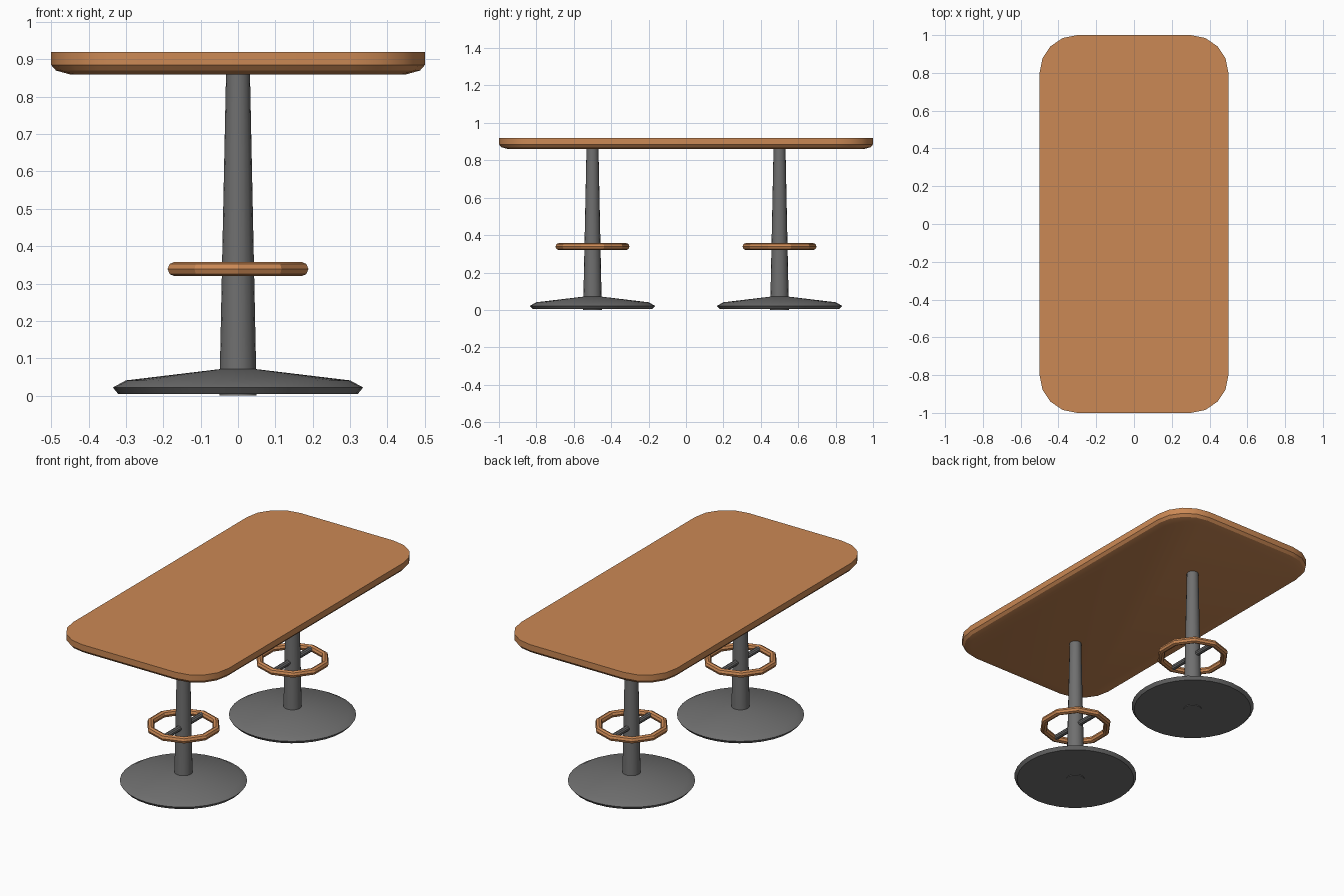
import bpy, bmesh
from math import pi, cos, sin, radians

if "Cube" in bpy.data.objects:
    bpy.data.objects.remove(bpy.data.objects["Cube"])

def material(name, color):
    m = bpy.data.materials.new(name)
    m.diffuse_color = color
    m.use_nodes = True
    m.node_tree.nodes["Principled BSDF"].inputs["Base Color"].default_value = m.diffuse_color
    return m

wood = material("wood", (0.60, 0.25, 0.09, 1))
metal = material("dark_grey", (0.16, 0.16, 0.16, 1))

def loft(name, rings, mat):
    """Skin a stack of closed rings and cap both ends."""
    bm = bmesh.new()
    loops = [[bm.verts.new(p) for p in ring] for ring in rings]
    n = len(loops[0])
    for a, b in zip(loops, loops[1:]):
        for i in range(n):
            j = (i + 1) % n
            bm.faces.new((a[i], a[j], b[j], b[i]))
    bm.faces.new(loops[0][::-1])
    bm.faces.new(loops[-1])
    bmesh.ops.recalc_face_normals(bm, faces=bm.faces)
    me = bpy.data.meshes.new(name)
    bm.to_mesh(me)
    bm.free()
    ob = bpy.data.objects.new(name, me)
    bpy.context.collection.objects.link(ob)
    finish(ob, name, mat)
    return ob

def finish(ob, name, mat):
    ob.name = name
    ob.data.materials.append(mat)
    bpy.ops.object.select_all(action='DESELECT')
    ob.select_set(True)
    bpy.context.view_layer.objects.active = ob
    bpy.ops.object.shade_smooth_by_angle(angle=radians(30))

def circle(r, z, y, n):
    return [(r * cos(2 * pi * i / n), y + r * sin(2 * pi * i / n), z) for i in range(n)]

def rounded_rect(inset, z, r=0.2, steps=4):
    pts = []
    for k, (sx, sy) in enumerate([(1, 1), (-1, 1), (-1, -1), (1, -1)]):
        for s in range(steps + 1):
            a = pi / 2 * (k + s / steps)
            pts.append((sx * 0.3 + (r - inset) * cos(a), sy * 0.8 + (r - inset) * sin(a), z))
    return pts

# Tabletop with rounded corners and a bevelled underside
loft("tabletop", [rounded_rect(i, z) for i, z in
     [(0.05, 0.86), (0.013, 0.87), (0, 0.885), (0, 0.92)]], wood)

# Two identical pedestals
for side, y in (("front", -0.5), ("back", 0.5)):
    loft(side + "_base", [circle(r, z, y, 32) for r, z in
         [(0.32, 0.004), (0.335, 0.022), (0.30, 0.041), (0.05, 0.071)]], metal)
    loft(side + "_column", [circle(0.05, 0, y, 16), circle(0.032, 0.865, y, 16)], metal)

    # Ten-sided foot ring
    bpy.ops.mesh.primitive_torus_add(location=(0, y, 0.339), rotation=(0, 0, pi / 2),
        major_segments=10, minor_segments=8, major_radius=0.179, minor_radius=0.019)
    finish(bpy.context.object, side + "_foot_ring", wood)

    # Bar carrying the foot ring through the column
    bpy.ops.mesh.primitive_cylinder_add(vertices=10, radius=0.015, depth=0.35,
        location=(0, y, 0.339), rotation=(pi / 2, 0, 0))
    finish(bpy.context.object, side + "_foot_bar", metal)
